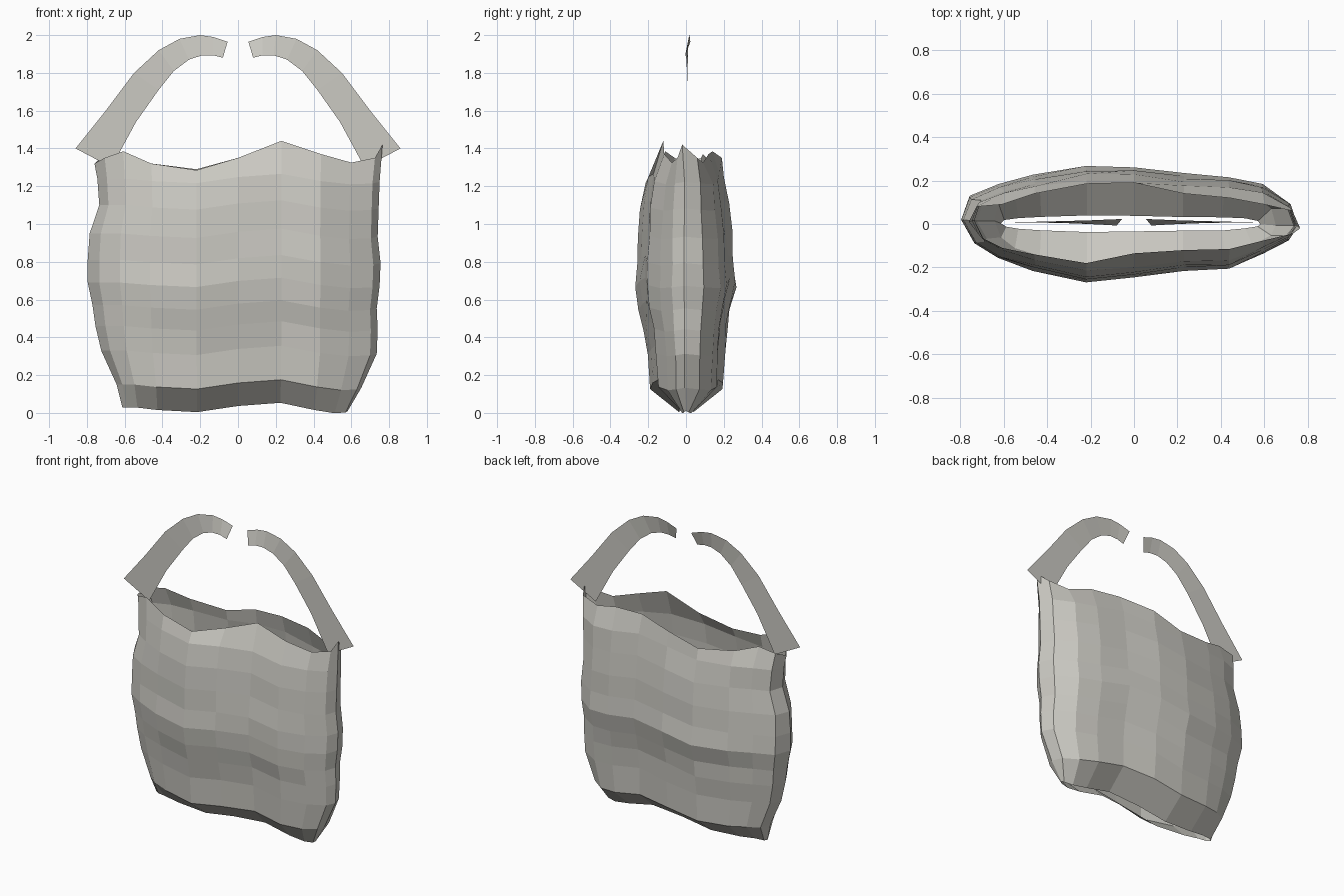
import bpy, bmesh, random

random.seed(4)
cube = bpy.data.objects.get("Cube")
if cube:
    bpy.data.objects.remove(cube, do_unlink=True)

cloth = bpy.data.materials.new("warm_grey_cloth")
cloth.use_nodes = True
COLOUR = (0.6, 0.59, 0.545, 1)
cloth.diffuse_color = COLOUR
cloth.node_tree.nodes["Principled BSDF"].inputs["Base Color"].default_value = COLOUR


def loft(name, rows, closed=False):
    """Skin quads between successive rows of points, flat shaded."""
    bm = bmesh.new()
    grid = [[bm.verts.new(p) for p in row] for row in rows]
    for low, high in zip(grid, grid[1:]):
        n = len(low)
        for i in range(n if closed else n - 1):
            j = (i + 1) % n
            bm.faces.new((low[i], low[j], high[j], high[i]))
    mesh = bpy.data.meshes.new(name)
    bm.to_mesh(mesh)
    bm.free()
    mesh.materials.append(cloth)
    obj = bpy.data.objects.new(name, mesh)
    bpy.context.collection.objects.link(obj)
    return obj


# Bag columns (x, widest y, rim y, rim wave, sag of the lower rows),
# once round the pouch: front, one seam, back, other seam
front = [
    (-.71, -.09, -.06, .00, .00), (-.61, -.16, -.11, .035, .00),
    (-.46, -.21, -.14, -.03, -.015), (-.22, -.27, -.18, -.065, -.028),
    (0, -.25, -.135, .00, .01), (.23, -.22, -.12, .09, .03),
    (.44, -.21, -.115, .02, -.015), (.60, -.14, -.075, -.025, -.035),
    (.725, -.075, -.045, .00, -.03),
]
back = [
    (.73, .10, .06, .00, -.03), (.60, .19, .09, -.025, -.035),
    (.44, .225, .12, .02, -.015), (.23, .235, .14, .035, .03),
    (0, .275, .19, .00, .01), (-.22, .275, .185, -.06, -.028),
    (-.46, .23, .14, -.03, -.015), (-.61, .19, .09, .02, .00),
    (-.73, .13, .08, .00, .00),
]
ring = front + [(.765, -.01, -.02, .07, -.02)]
ring += back + [(-.765, .02, .01, -.03, .00)]

# Bag rows: height, front and back bulge, left-hand and right-hand edge
levels = [
    (.028, .14, .14, .61, .58), (.15, .69, .71, .64, .65),
    (.33, .75, .74, .72, .73), (.46, .83, .79, .75, .735),
    (.57, .92, .86, .765, .73), (.69, 1, .97, .79, .745),
    (.81, .96, .92, .79, .75), (.95, .93, .88, .78, .735),
    (1.1, .88, .82, .73, .74), (1.24, .78, .75, .74, .745),
    (1.35, 1, 1, .755, .76),
]

# Bag body: an open-topped pouch with a narrow slit along the bottom
rows = []
for z, bulge_front, bulge_back, edge_neg, edge_pos in levels:
    row = []
    for x, wide, rim, wave, sag in ring:
        edge = edge_pos if x > 0 else edge_neg
        pull = 1 + (edge / .76 - 1) * (x / .76) ** 2
        if z == levels[-1][0]:
            row.append((x * pull, rim, z + wave))
        else:
            bulge = bulge_front if wide < 0 else bulge_back
            crease = random.uniform(.97, 1.03)
            row.append((x * pull, wide * bulge * crease, z + sag * .85))
    rows.append(row)
loft("bag_body", rows, closed=True)

# Straps: flat tapering ribbons, outer and inner edge points (x, z)
outer = [(.86, 1.40), (.70, 1.60), (.55, 1.80), (.42, 1.92),
         (.31, 1.98), (.20, 2.0), (.13, 1.99), (.055, 1.965)]
inner = [(.67, 1.30), (.54, 1.54), (.42, 1.71), (.34, 1.81),
         (.26, 1.87), (.19, 1.893), (.13, 1.893), (.08, 1.88)]
for name, side in (("left_strap", 1), ("right_strap", -1)):
    rows = []
    for i, ((xo, zo), (xi, zi)) in enumerate(zip(outer, inner)):
        twist = .003 * max(0, i - 2)
        rows.append([(side * xo, .008 + twist, zo), (side * xi, .008 - twist, zi)])
    loft(name, rows)
